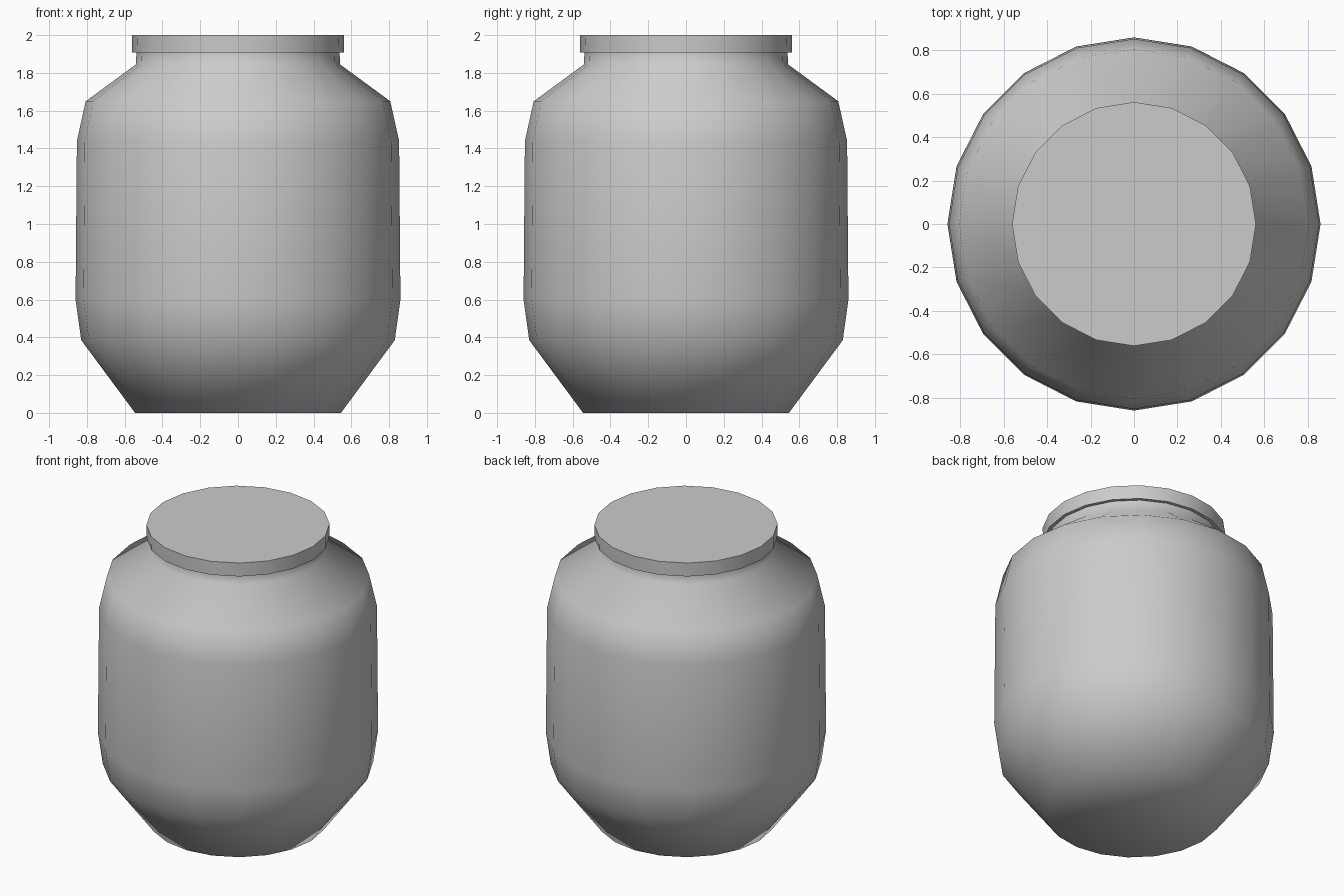
import bpy, bmesh, math

if "Cube" in bpy.data.objects:
    bpy.data.objects.remove(bpy.data.objects["Cube"])

SIDES = 20


def lathe(name, profile):
    """Revolve (radius, z) points into a capped solid."""
    bm = bmesh.new()
    rings = []
    for r, z in profile:
        rings.append([bm.verts.new((r * math.cos(2 * math.pi * i / SIDES),
                                    r * math.sin(2 * math.pi * i / SIDES), z))
                      for i in range(SIDES)])
    for a, b in zip(rings, rings[1:]):
        for i in range(SIDES):
            j = (i + 1) % SIDES
            bm.faces.new((a[i], a[j], b[j], b[i]))
    bm.faces.new(rings[0][::-1])
    bm.faces.new(rings[-1])
    bmesh.ops.recalc_face_normals(bm, faces=bm.faces)
    mesh = bpy.data.meshes.new(name)
    bm.to_mesh(mesh)
    bm.free()
    obj = bpy.data.objects.new(name, mesh)
    bpy.context.collection.objects.link(obj)
    bpy.ops.object.select_all(action='DESELECT')
    obj.select_set(True)
    bpy.context.view_layer.objects.active = obj
    bpy.ops.object.shade_smooth_by_angle(angle=math.radians(60))
    return obj


# Jar body with tapered base, rounded shoulder and short neck
lathe("jar_body", [(0.545, 0), (0.83, 0.385), (0.86, 0.6), (0.853, 1.44),
                   (0.806, 1.65), (0.54, 1.845), (0.538, 1.908)])

# Flat lid, slightly wider than the neck
lathe("lid", [(0.56, 1.908), (0.562, 2.0)])
